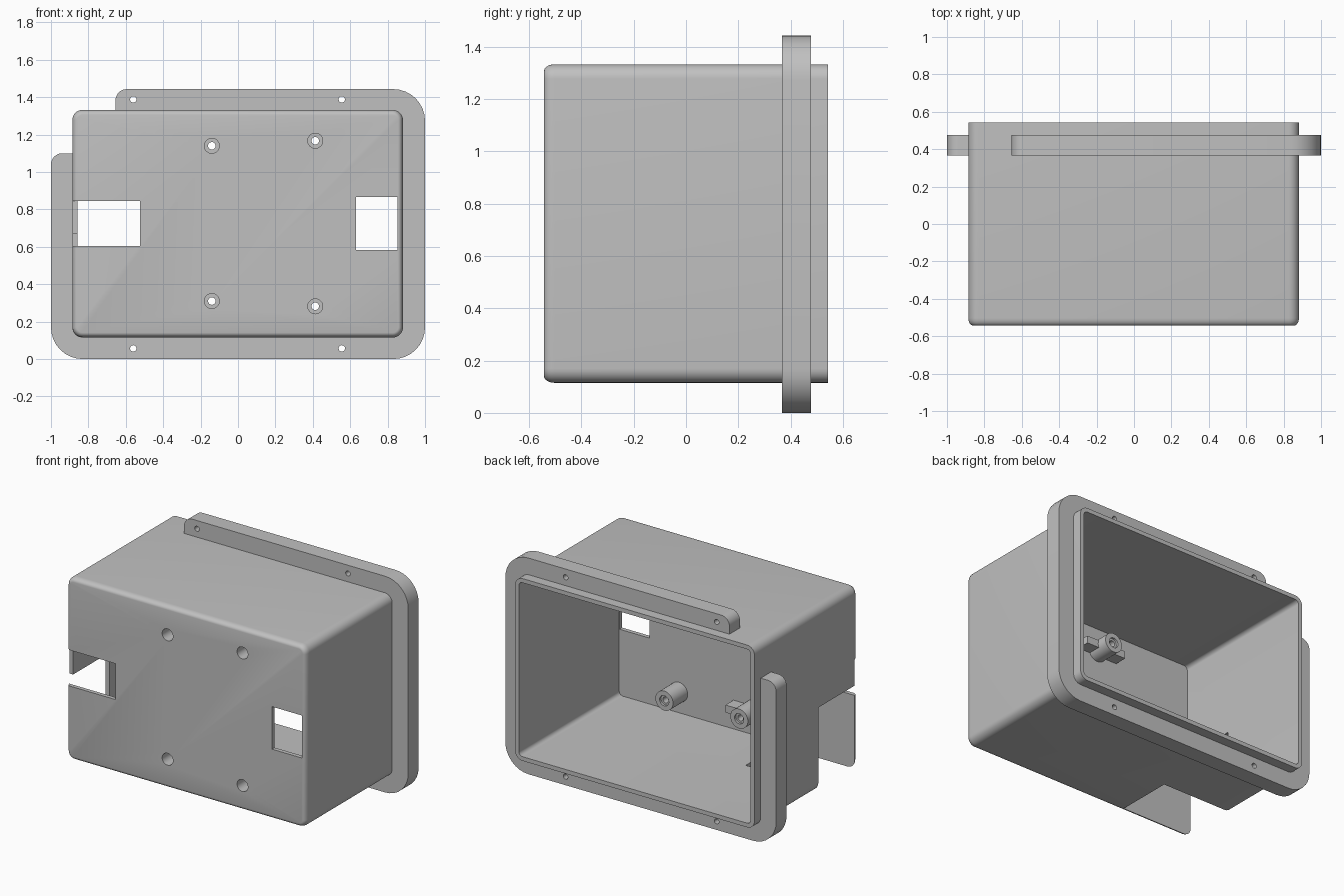
import bpy, bmesh, math
from mathutils import Vector

cube = bpy.data.objects.get("Cube")
if cube:
    bpy.data.objects.remove(cube, do_unlink=True)

grey = bpy.data.materials.new("plain grey")
grey.use_nodes = True
GREY = (0.53, 0.53, 0.53, 1)
grey.diffuse_color = GREY
grey.node_tree.nodes["Principled BSDF"].inputs["Base Color"].default_value = GREY


def outline(corners, steps=8):
    """Round the right-angled corners (x, z, radius) of an x-z outline."""
    pts = []
    for i, (x, z, r) in enumerate(corners):
        p = Vector((x, z))
        if r == 0:
            pts.append(p)
            continue
        to_prev = (Vector(corners[i - 1][:2]) - p).normalized()
        to_next = (Vector(corners[(i + 1) % len(corners)][:2]) - p).normalized()
        centre = p + (to_prev + to_next) * r
        for k in range(steps + 1):
            t = math.pi / 2 * k / steps
            pts.append(centre - to_next * r * math.cos(t) - to_prev * r * math.sin(t))
    return pts


def rect(x0, x1, z0, z1, r=0):
    return outline([(x0, z0, r), (x1, z0, r), (x1, z1, r), (x0, z1, r)])


def circle(x, z, r, n=32):
    return [Vector((x + r * math.cos(math.tau * k / n), z + r * math.sin(math.tau * k / n)))
            for k in range(n)]


def loft(name, rings, closed=False):
    """Skin (outline, y) rings; cap both ends, or join last to first."""
    bm = bmesh.new()
    loops = [[bm.verts.new((p.x, y, p.y)) for p in pts] for pts, y in rings]
    pairs = list(zip(loops, loops[1:]))
    if closed:
        pairs.append((loops[-1], loops[0]))
    else:
        bm.faces.new(loops[0])
        bm.faces.new(loops[-1])
    for a, b in pairs:
        n = len(a)
        for i in range(n):
            j = (i + 1) % n
            bm.faces.new((a[i], a[j], b[j], b[i]))
    bmesh.ops.recalc_face_normals(bm, faces=bm.faces)
    mesh = bpy.data.meshes.new(name)
    bm.to_mesh(mesh)
    bm.free()
    mesh.materials.append(grey)
    obj = bpy.data.objects.new(name, mesh)
    bpy.context.collection.objects.link(obj)
    return obj


def prism(name, pts, y0, y1):
    return loft(name, [(pts, y0), (pts, y1)])


def activate(obj):
    bpy.ops.object.select_all(action='DESELECT')
    obj.select_set(True)
    bpy.context.view_layer.objects.active = obj


def cut(obj, pts, y0, y1):
    cutter = prism("cutter", pts, y0, y1)
    mod = obj.modifiers.new("cut", 'BOOLEAN')
    mod.operation = 'DIFFERENCE'
    mod.solver = 'EXACT'
    mod.object = cutter
    activate(obj)
    bpy.ops.object.modifier_apply(modifier=mod.name)
    bpy.data.objects.remove(cutter, do_unlink=True)


def smooth(obj):
    activate(obj)
    bpy.ops.object.shade_smooth_by_angle(angle=math.radians(35))


LEFT, RIGHT, LOW, HIGH = -0.886, 0.882, 0.115, 1.332
FRONT, BACK, WALL = -0.543, 0.543, 0.028


def body_outline(inset, radius):
    return rect(LEFT + inset, RIGHT - inset, LOW + inset, HIGH - inset, radius)


# Enclosure shell: rounded front edge, open at the back
rings = []
for k in range(6):
    t = math.pi / 2 * k / 5
    inset = 0.026 * (1 - math.sin(t))
    rings.append((body_outline(inset, 0.055 - inset), FRONT + 0.04 * (1 - math.cos(t))))
inner = body_outline(WALL, 0.027)
rings += [(body_outline(0, 0.055), BACK), (inner, BACK), (inner, FRONT + WALL)]
shell = loft("enclosure_shell", rings)

# Front windows, then the open corner behind the front plate
cut(shell, rect(-1.1, -0.525, 0.605, 0.845), -0.7, FRONT + WALL + 0.001)
cut(shell, rect(0.632, 0.853, 0.583, 0.867), -0.7, FRONT + WALL + 0.05)
cut(shell, rect(-1.1, -0.35, -0.1, 0.672), FRONT + WALL - 0.001, -0.13)

# Screw posts with a stepped bore; the two on one side carry side ribs
posts = [(-0.14, 1.14), (0.413, 1.167), (-0.14, 0.31), (0.413, 0.282)]
base = FRONT + WALL - 0.003
bore = [(0.065, base), (0.065, -0.36), (0.034, -0.36), (0.034, -0.375),
        (0.02, -0.375), (0.02, -0.43), (0.04, -0.43), (0.04, base)]
for i, (x, z) in enumerate(posts, 1):
    cut(shell, circle(x, z, 0.04), -0.7, -0.45)
    post = loft(f"screw_post_{i}", [(circle(x, z, r), y) for r, y in bore], closed=True)
    smooth(post)
    if x < 0:
        for side in (-1, 1):
            xs = sorted((x + side * 0.055, x + side * 0.15))
            prism(f"post_rib_{i}_{'left' if side > 0 else 'right'}",
                  rect(*xs, z - 0.025, z + 0.025), base, -0.43)
smooth(shell)

# Mounting flange with one corner left open
flange = prism("mounting_flange", outline([
    (-1, 0, 0.17), (1, 0, 0.17), (1, 1.443, 0.17), (-0.655, 1.443, 0.06),
    (-0.655, 1.32, 0), (0.87, 1.32, 0.04), (0.87, 0.127, 0.04),
    (-0.874, 0.127, 0.04), (-0.874, 1.1, 0), (-1, 1.1, 0.06)]), 0.367, 0.477)
for x in (-0.56, 0.555):
    for z in (0.057, 1.388):
        cut(flange, circle(x, z, 0.017, 20), 0.2, 0.7)
smooth(flange)
